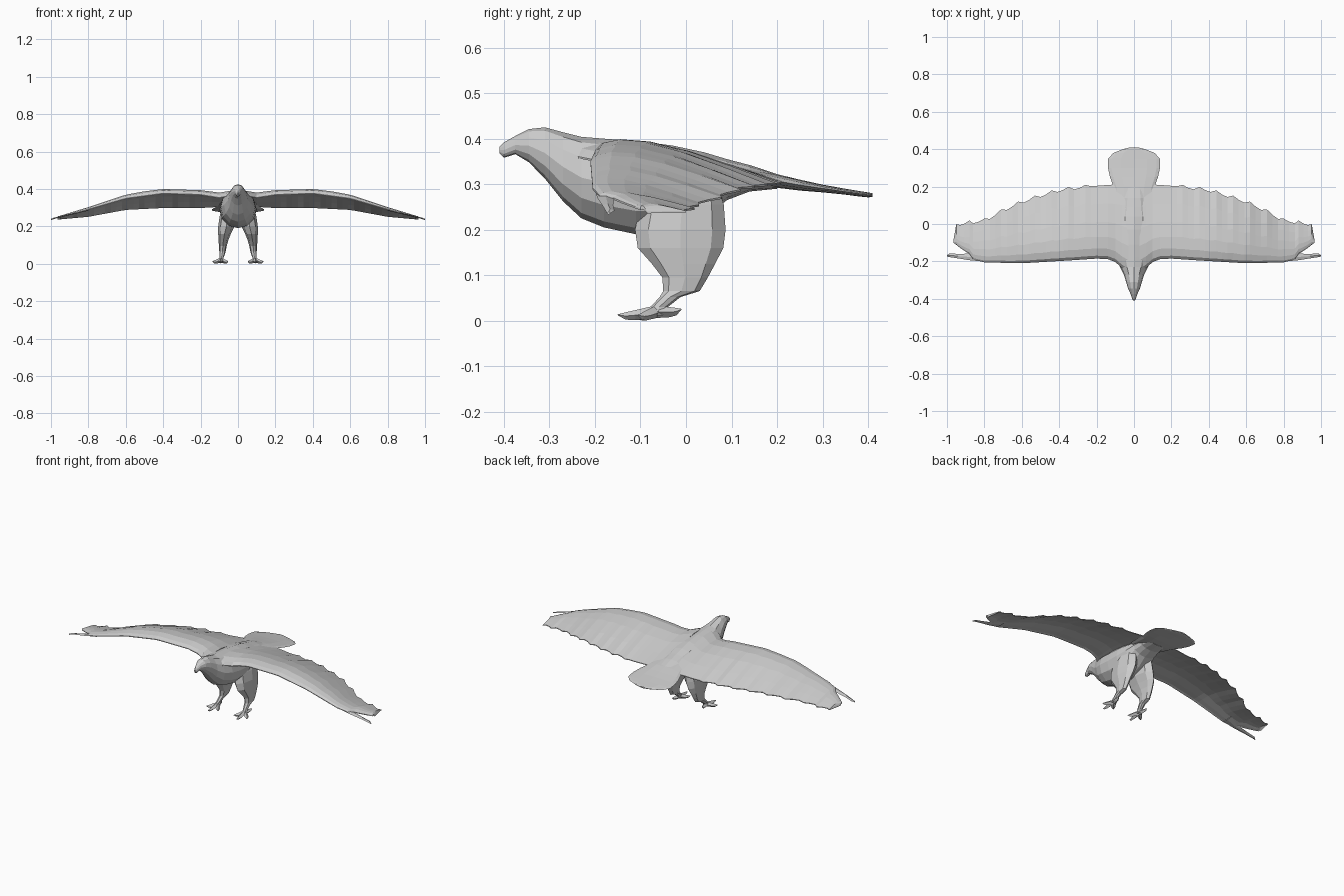
import bpy, bmesh, math
from mathutils import Vector

if "Cube" in bpy.data.objects:
    bpy.data.objects.remove(bpy.data.objects["Cube"])

grey = bpy.data.materials.new("plain grey")
grey.diffuse_color = (0.6, 0.6, 0.6, 1)
grey.use_nodes = True
grey.node_tree.nodes["Principled BSDF"].inputs["Base Color"].default_value = grey.diffuse_color


def loft(name, rings, mirror=False):
    """Skin a list of equal-length point rings, cap both ends."""
    bm = bmesh.new()
    vs = [[bm.verts.new(p) for p in r] for r in rings]
    n = len(vs[0])
    for a, b in zip(vs, vs[1:]):
        for i in range(n):
            j = (i + 1) % n
            bm.faces.new((a[i], a[j], b[j], b[i]))
    bm.faces.new(vs[0])
    bm.faces.new(vs[-1])
    bmesh.ops.recalc_face_normals(bm, faces=bm.faces)
    me = bpy.data.meshes.new(name)
    bm.to_mesh(me)
    bm.free()
    me.materials.append(grey)
    ob = bpy.data.objects.new(name, me)
    bpy.context.collection.objects.link(ob)
    if mirror:
        ob.modifiers.new("mirror", 'MIRROR').use_mirror_merge = False
    return ob


def ring_y(y, top, bot, rx, n=12):
    """Oval section across the body."""
    c, r = (top + bot) / 2, (top - bot) / 2
    return [(rx * math.sin(2 * math.pi * i / n), y, c + r * math.cos(2 * math.pi * i / n))
            for i in range(n)]


def ring_z(z, x0, x1, y0, y1, n=8):
    """Oval section across a leg."""
    return [((x0 + x1) / 2 + (x1 - x0) / 2 * math.cos(2 * math.pi * i / n),
             (y0 + y1) / 2 + (y1 - y0) / 2 * math.sin(2 * math.pi * i / n), z) for i in range(n)]


def lerp_table(tab, x):
    for a, b in zip(tab, tab[1:]):
        if x <= b[0]:
            f = (x - a[0]) / (b[0] - a[0])
            return a[1] + (b[1] - a[1]) * f
    return tab[-1][1]


# Body with head and beak: y, top, bottom, half width
body = [(-.41, .382, .368, .004), (-.40, .392, .358, .010), (-.375, .406, .366, .018),
        (-.345, .421, .348, .032), (-.31, .425, .312, .042), (-.27, .414, .262, .055),
        (-.23, .404, .225, .075), (-.18, .40, .205, .092), (-.11, .395, .19, .098),
        (-.03, .385, .195, .10), (.04, .37, .225, .09), (.09, .355, .265, .078),
        (.14, .342, .284, .07), (.20, .322, .29, .06)]
loft("body", [ring_y(*s) for s in body])

# Tail fan
tail = [(.08, .345, .315, .09), (.2, .322, .292, .11), (.25, .31, .286, .128), (.3, .299, .282, .139),
        (.35, .29, .277, .138), (.38, .285, .273, .11), (.40, .282, .271, .06), (.41, .28, .272, .02)]
loft("tail", [ring_y(*s) for s in tail])

# Wing: leading and trailing edges along the span
lead_y = [(.03, -.26), (.065, -.235), (.1, -.203), (.14, -.188), (.2, -.185), (.35, -.195), (.6, -.21),
          (.8, -.205), (.86, -.19), (.88, -.16), (.92, -.135), (.965, -.1)]
lead_z = [(.03, .365), (.1, .352), (.2, .368), (.4, .375), (.6, .348), (.8, .29), (.965, .245)]
trail_y = [(.03, .215), (.12, .21), (.3, .197), (.4, .183), (.5, .153), (.6, .12), (.7, .075),
           (.8, .02), (.88, .01), (.95, 0), (.965, -.085)]
trail_z = [(.03, .31), (.2, .30), (.4, .30), (.6, .29), (.8, .253), (.965, .238)]
chord = [.0, .04, .14, .3, .5, .75, 1]


def wing_ring(x, k):
    ly, lz = lerp_table(lead_y, x), lerp_table(lead_z, x)
    ty, tz = lerp_table(trail_y, x), lerp_table(trail_z, x)
    if .25 < x < .94:                       # ragged feather ends
        ty += (.009, -.004, -.009)[k % 3]
    camber = .04 if x < .5 else .04 - .032 * (x - .5) / .465
    thick = .026 if x < .5 else .026 - .02 * (x - .5) / .465
    up, low = [], []
    for t in chord:
        z = lz + (tz - lz) * t + camber * math.sin(math.pi * t ** .6)
        y = ly + (ty - ly) * t
        up.append((x, y, z + .002))
        low.append((x, y, z - .002 - thick * min(1, t * 12) * (1 - t) ** 1.3))
    return up + low[::-1]


xs = [.03, .065, .1, .14] + [.2 + .03 * i for i in range(22)] + [.86, .88, .905, .93, .95, .965]
loft("wing", [wing_ring(x, k) for k, x in enumerate(xs)], True)

# Long split feather at the wing tip: x, front y, back y, z
feather = [(.80, -.2, -.13, .287), (.87, -.195, -.158, .27), (.94, -.184, -.16, .254),
           (.985, -.177, -.157, .242), (1.0, -.174, -.166, .236)]
loft("wing_tip_feather", [[(x, a, z), (x, (a + b) / 2, z + .004), (x, b, z), (x, (a + b) / 2, z - .003)]
                          for x, a, b, z in feather], True)

# Feathered leg: z, inner x, outer x, front y, back y
leg = [(.30, .03, .085, -.06, .07), (.255, .012, .098, -.10, .083), (.20, .018, .106, -.112, .087),
       (.16, .038, .106, -.106, .082), (.125, .052, .104, -.075, .064), (.095, .06, .102, -.052, .048),
       (.065, .066, .1, -.05, .03), (.052, .07, .1, -.058, -.012), (.03, .078, .1, -.078, -.04),
       (.012, .076, .104, -.085, -.045)]
loft("leg", [ring_z(*s) for s in leg], True)

# Toes: a tapered, clawed spike from the ankle
ankle = Vector((.09, -.065, .02))
for i, (tx, ty, tz) in enumerate([(.052, -.115, .012), (.095, -.15, .013), (.137, -.105, .012),
                                  (.1, -.01, .025)]):
    tip = Vector((tx, ty, tz))
    d = (tip - ankle).normalized()
    side = Vector((-d.y, d.x, 0)).normalized()
    rings = []
    for f, w, h in [(0, .014, .014), (.55, .012, .011), (.8, .007, .008), (1, .001, .001)]:
        c = ankle.lerp(tip, f)
        c.z = max(c.z - (.004 if .5 < f < .9 else 0), h)
        rings.append([c + side * w, c + Vector((0, 0, h)), c - side * w, c - Vector((0, 0, h))])
    loft("toe_%d" % (i + 1), rings, True)
